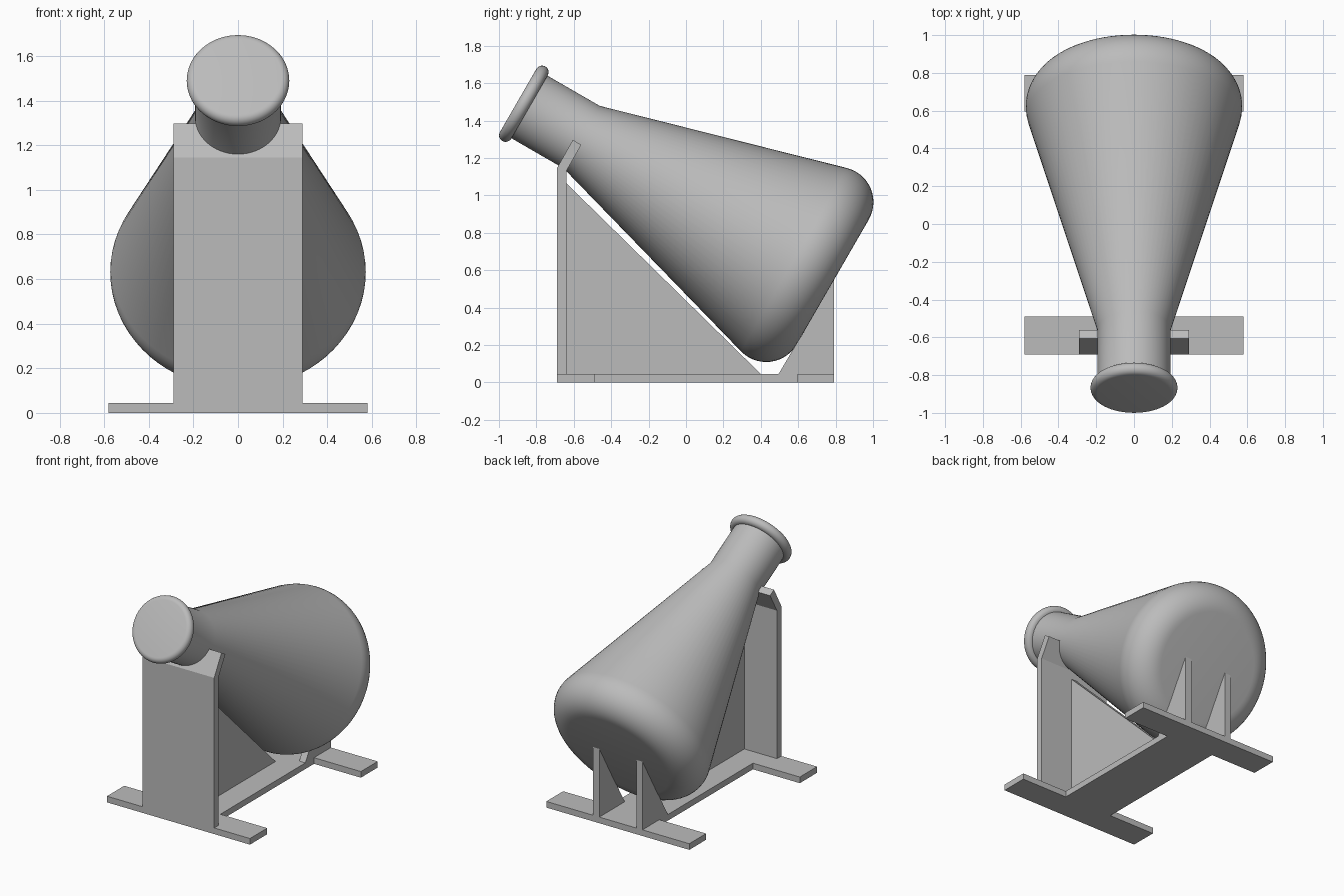
import bpy, bmesh
from math import cos, sin, pi, radians
from mathutils import Vector, Matrix

cube = bpy.data.objects.get("Cube")
if cube:
    bpy.data.objects.remove(cube, do_unlink=True)

grey = bpy.data.materials.new("plain_grey")
grey.use_nodes = True
colour = (0.5, 0.5, 0.5, 1)
grey.diffuse_color = colour
grey.node_tree.nodes["Principled BSDF"].inputs["Base Color"].default_value = colour


def add_object(name, bm):
    bmesh.ops.recalc_face_normals(bm, faces=bm.faces)
    mesh = bpy.data.meshes.new(name)
    bm.to_mesh(mesh)
    bm.free()
    mesh.materials.append(grey)
    obj = bpy.data.objects.new(name, mesh)
    bpy.context.collection.objects.link(obj)
    return obj


def plate(name, profile, x0, x1):
    """Extrude a side profile of (y, z) points from x0 to x1."""
    bm = bmesh.new()
    face = bm.faces.new([bm.verts.new((x0, y, z)) for y, z in profile])
    moved = bmesh.ops.extrude_face_region(bm, geom=[face])["geom"]
    verts = [v for v in moved if isinstance(v, bmesh.types.BMVert)]
    bmesh.ops.translate(bm, verts=verts, vec=(x1 - x0, 0, 0))
    return add_object(name, bm)


def box(name, half_width, y0, y1, z1):
    return plate(name, [(y0, 0), (y1, 0), (y1, z1), (y0, z1)], -half_width, half_width)


def arc(radius_at, along_at, r, start, end, steps):
    """Arc points (radius, distance along axis), angles in degrees."""
    angles = [radians(start + (end - start) * i / steps) for i in range(steps + 1)]
    return [(radius_at + r * cos(a), along_at + r * sin(a)) for a in angles]


# Flask: rounded rim, straight neck, cone and filleted flat base
profile = [(0, -0.035)]
profile += arc(0.195, 0, 0.035, -90, 90, 12)
profile += [(0.193, 0.035), (0.193, 0.357)]
profile += arc(0.385, 1.719, 0.188, -15.85, 90, 14)
profile += [(0, 1.907)]

bm = bmesh.new()
verts = [bm.verts.new((r, 0, s)) for r, s in profile]
edges = [bm.edges.new(pair) for pair in zip(verts, verts[1:])]
bmesh.ops.spin(bm, geom=verts + edges, cent=(0, 0, 0), axis=(0, 0, 1),
               angle=2 * pi, steps=72, use_duplicate=False)
bmesh.ops.remove_doubles(bm, verts=bm.verts, dist=0.0005)
tilt = Vector((0, cos(radians(30)), -sin(radians(30)))).to_track_quat("Z", "Y").to_matrix().to_4x4()
bm.transform(Matrix.Translation((0, -0.867, 1.49)) @ tilt)
flask = add_object("flask", bm)
bpy.ops.object.select_all(action="DESELECT")
flask.select_set(True)
bpy.context.view_layer.objects.active = flask
bpy.ops.object.shade_smooth_by_angle(angle=radians(30))

# Flat base of the stand
box("front_foot", 0.58, -0.69, -0.49, 0.045)
box("rear_foot", 0.58, 0.595, 0.79, 0.045)
box("base_spine", 0.2, -0.49, 0.595, 0.045)

# Upright with a bent lip that holds the neck
plate("upright_panel", [(-0.69, 0), (-0.64, 0), (-0.64, 1.13), (-0.56, 1.27),
                        (-0.605, 1.297), (-0.69, 1.145)], -0.29, 0.29)

# Central web behind the upright
plate("centre_web", [(-0.64, 0.045), (0.4, 0.045), (-0.64, 1.065)], -0.025, 0.025)

# Two wedges that stop the flask base
for side, x in (("left", 0.15), ("right", -0.2)):
    plate(side + "_rear_wedge", [(0.495, 0.045), (0.79, 0.045), (0.79, 0.545)], x, x + 0.05)
